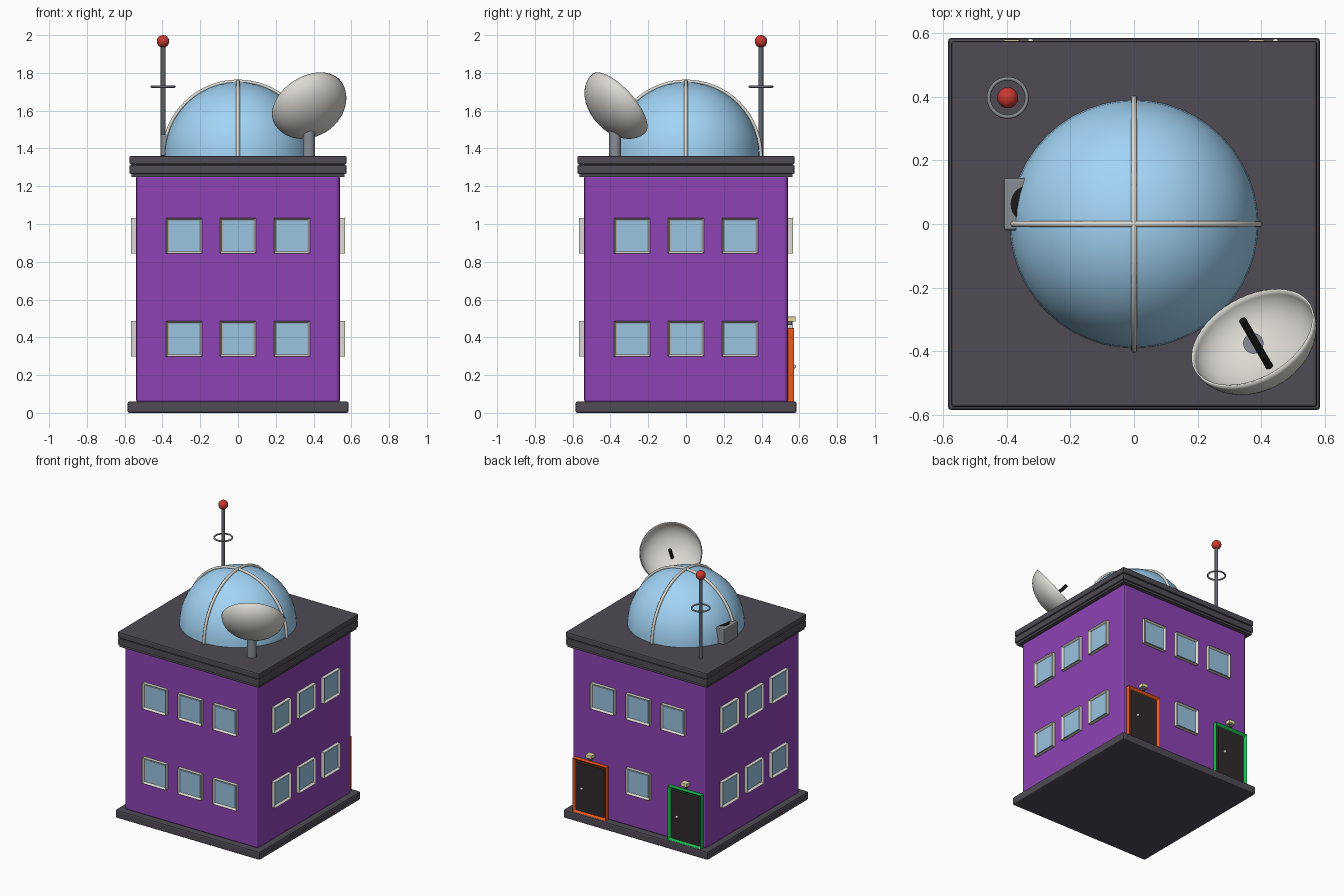
import bpy, bmesh, math
from mathutils import Vector, Matrix

if "Cube" in bpy.data.objects:
    bpy.data.objects.remove(bpy.data.objects["Cube"])

def mat(name, r, g, b):
    m = bpy.data.materials.new(name)
    m.diffuse_color = (r, g, b, 1)
    m.use_nodes = True
    m.node_tree.nodes["Principled BSDF"].inputs["Base Color"].default_value = m.diffuse_color
    return m

PURPLE = mat("purple_wall", .27, .055, .46)
STONE = mat("dark_stone", .08, .07, .09)
SKY = mat("dome_blue", .36, .66, .92)
GLASS = mat("window_glass", .32, .55, .75)
PALE = mat("pale_metal", .72, .70, .65)
STEEL = mat("steel", .13, .14, .16)
GREY = mat("unit_grey", .25, .27, .30)
RED = mat("beacon_red", .6, .04, .03)
BLACK = mat("black", .01, .01, .01)
DOOR = mat("door_dark", .03, .022, .026)
ORANGE = mat("orange_frame", .85, .1, .01)
GREEN = mat("green_frame", .01, .5, .08)
LAMP = mat("lamp_cream", .8, .72, .4)

def make(name, bm, m, bevel=0, smooth=False):
    bmesh.ops.recalc_face_normals(bm, faces=bm.faces)
    me = bpy.data.meshes.new(name)
    bm.to_mesh(me)
    bm.free()
    ob = bpy.data.objects.new(name, me)
    bpy.context.collection.objects.link(ob)
    me.materials.append(m)
    if bevel:
        b = ob.modifiers.new("bevel", 'BEVEL')
        b.width, b.segments = bevel, 2
    if smooth:
        bpy.context.view_layer.objects.active = ob
        bpy.ops.object.select_all(action='DESELECT')
        ob.select_set(True)
        bpy.ops.object.shade_smooth_by_angle(angle=math.radians(40))
    return ob

def box(name, lo, hi, m, bevel=0, rot=0):
    lo, hi = Vector(lo), Vector(hi)
    bm = bmesh.new()
    bmesh.ops.create_cube(bm, size=1, matrix=Matrix.Rotation(rot, 4, 'Z') @
                          Matrix.Translation((lo + hi) / 2) @ Matrix.Diagonal((*(hi - lo), 1)))
    return make(name, bm, m, bevel)

def rod(name, a, b, r, m, segs=20):
    a, b = Vector(a), Vector(b)
    d = b - a
    M = Matrix.Translation((a + b) / 2) @ d.to_track_quat('Z', 'Y').to_matrix().to_4x4()
    bm = bmesh.new()
    bmesh.ops.create_cone(bm, cap_ends=True, segments=segs, radius1=r, radius2=r, depth=d.length, matrix=M)
    return make(name, bm, m, smooth=True)

def ball(name, c, r, m):
    bm = bmesh.new()
    bmesh.ops.create_uvsphere(bm, u_segments=24, v_segments=14, radius=r, matrix=Matrix.Translation(c))
    return make(name, bm, m, smooth=True)

def half_ball(name, M, m, segs=48):
    # lower half of a unit sphere, transformed by M
    bm = bmesh.new()
    bmesh.ops.create_uvsphere(bm, u_segments=segs, v_segments=24, radius=1)
    bmesh.ops.delete(bm, geom=[v for v in bm.verts if v.co.z > 1e-4], context='VERTS')
    bmesh.ops.transform(bm, matrix=M, verts=bm.verts)
    return make(name, bm, m, smooth=True)

def frame(name, cx, cz, w, h, y0, y1, t, m, rot=0):
    # box facing -y with a recessed panel, turned to its wall
    bm = bmesh.new()
    bmesh.ops.create_cube(bm, size=1, matrix=Matrix.Translation((cx, (y0 + y1) / 2, cz)) @
                          Matrix.Diagonal((w, y0 - y1, h, 1)))
    bm.normal_update()
    f = min(bm.faces, key=lambda q: q.calc_center_median().y)
    bmesh.ops.inset_region(bm, faces=[f], thickness=t)
    bmesh.ops.translate(bm, vec=(0, .016, 0), verts=f.verts)
    bmesh.ops.transform(bm, matrix=Matrix.Rotation(rot, 4, 'Z'), verts=bm.verts)
    return make(name, bm, m)

def tube(name, pts, r, m, cyclic=False):
    cu = bpy.data.curves.new(name, 'CURVE')
    cu.dimensions, cu.bevel_depth, cu.bevel_resolution = '3D', r, 3
    cu.use_fill_caps = True
    s = cu.splines.new('POLY')
    s.points.add(len(pts) - 1)
    for p, q in zip(s.points, pts):
        p.co = (*q, 1)
    s.use_cyclic_u = cyclic
    ob = bpy.data.objects.new(name, cu)
    bpy.context.collection.objects.link(ob)
    cu.materials.append(m)

# building shell and cornice
box("plinth", (-.585, -.585, 0), (.585, .585, .06), STONE, .01)
box("walls", (-.54, -.54, .05), (.54, .54, 1.262), PURPLE, .018)
box("cornice_lower", (-.575, -.575, 1.265), (.575, .575, 1.312), STONE, .008)
box("cornice_core", (-.565, -.565, 1.25), (.565, .565, 1.33), STONE)
box("roof_slab", (-.575, -.575, 1.316), (.575, .575, 1.36), STONE, .008)

# windows on all four walls (doors replace two on the back)
for side, wall in enumerate(("front", "right", "back", "left")):
    rot = side * math.pi / 2
    for cz in (.393, .938):
        for cx in (-.285, 0, .285):
            if wall == "back" and cz < .5 and cx:
                continue
            frame(wall + "_window_frame", cx, cz, .19, .187, -.53, -.566, .014, PALE, rot)
            box(wall + "_window_glass", (cx - .08, -.554, cz - .08), (cx + .08, -.535, cz + .08), GLASS, 0, rot)

# back doors with knobs and lamps
for name, x, m in (("orange", .385, ORANGE), ("green", -.385, GREEN)):
    frame(name + "_door_frame", -x, .255, .27, .39, -.53, -.573, .024, m, math.pi)
    box(name + "_door", (x - .113, .535, .06), (x + .113, .561, .428), DOOR)
    ball(name + "_door_knob", (x + .06, .573, .245), .01, PALE)
    box(name + "_lamp", (x - .025, .535, .483), (x + .025, .58, .51), LAMP, .004)
    box(name + "_lamp_bracket", (x - .01, .535, .465), (x + .01, .562, .485), STEEL)

# dome and its crossing ribs
half_ball("dome", Matrix.Translation((0, 0, 1.358)) @ Matrix.Diagonal((.39, .39, -.393, 1)), SKY)
arc = [(.395 * math.cos(a), 1.36 + .395 * math.sin(a)) for a in (math.pi * i / 40 for i in range(41))]
tube("dome_rib_x", [(u, 0, z) for u, z in arc], .01, PALE)
tube("dome_rib_y", [(0, u, z) for u, z in arc], .01, PALE)

# antenna mast
ax, ay = -.397, .397
rod("antenna_mast", (ax, ay, 1.355), (ax, ay, 1.96), .012, STEEL)
tube("antenna_ring", [(ax + .06 * math.cos(t), ay + .06 * math.sin(t), 1.727)
                      for t in (math.tau * i / 32 for i in range(32))], .006, GREY, True)
ball("antenna_beacon", (ax, ay, 1.967), .033, RED)

# rooftop fan unit, half sunk in the dome
box("fan_unit", (-.41, -.02, 1.36), (-.245, .145, 1.475), GREY, .008)
rod("fan_grille", (-.328, .0625, 1.46), (-.328, .0625, 1.479), .06, BLACK, 28)

# satellite dish on its post, facing back-left and up
c = Vector((.373, -.357, 1.637))
el, az = math.radians(38), math.radians(30)
axis = Vector((-math.cos(el) * math.sin(az), math.cos(el) * math.cos(az), math.sin(el)))
R = axis.to_track_quat('Z', 'Y').to_matrix().to_4x4()
dish = half_ball("dish", Matrix.Translation(c) @ R @ Matrix.Diagonal((.21, .21, .14, 1)), PALE)
sol = dish.modifiers.new("thickness", 'SOLIDIFY')
sol.thickness, sol.offset = .006, -1
rod("dish_post", (.375, -.375, 1.355), (.375, -.375, 1.5), .032, GREY, 24)
rod("dish_feed", c - axis * .135, c + axis * .08, .012, BLACK, 12)
